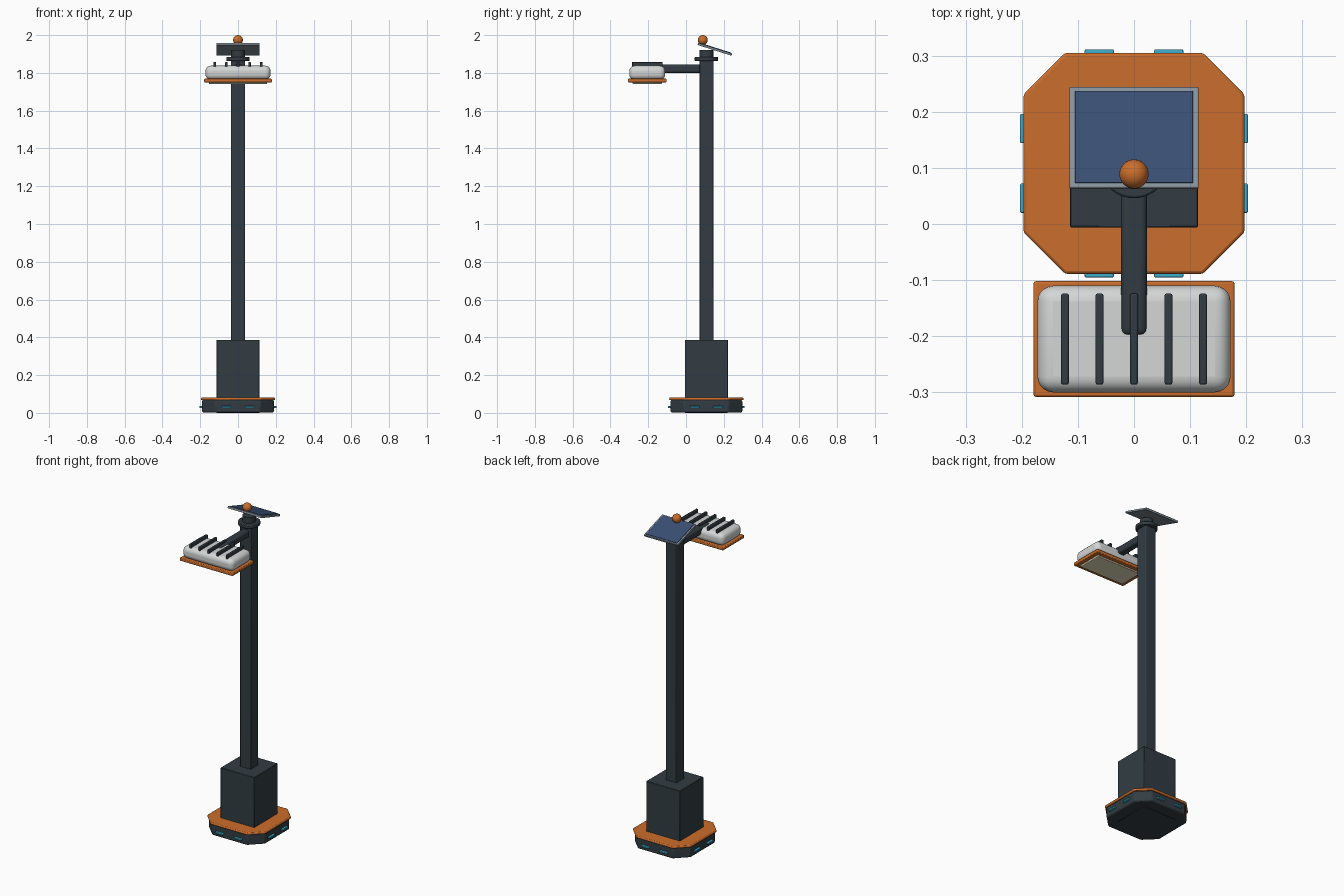
import bpy, bmesh, math
from mathutils import Matrix

if "Cube" in bpy.data.objects:
    bpy.data.objects.remove(bpy.data.objects["Cube"])

CY = 0.108      # y centre of the mast and base
HY = -0.205     # y centre of the lamp head


def material(name, rgb):
    m = bpy.data.materials.new(name)
    m.diffuse_color = (*rgb, 1)
    m.use_nodes = True
    m.node_tree.nodes["Principled BSDF"].inputs["Base Color"].default_value = m.diffuse_color
    return m


SLATE = material("dark slate", (0.032, 0.046, 0.056))
ORANGE = material("orange", (0.60, 0.155, 0.025))
WHITE = material("off white", (0.66, 0.67, 0.67))
BLUE = material("solar blue", (0.042, 0.08, 0.175))
CYAN = material("cyan", (0.045, 0.42, 0.62))
STEEL = material("steel grey", (0.24, 0.29, 0.33))
CREAM = material("lens cream", (0.80, 0.72, 0.52))


def finish(name, bm, mat, bevel=0.0, segments=2):
    bmesh.ops.recalc_face_normals(bm, faces=bm.faces)
    mesh = bpy.data.meshes.new(name)
    bm.to_mesh(mesh)
    bm.free()
    mesh.materials.append(mat)
    ob = bpy.data.objects.new(name, mesh)
    bpy.context.collection.objects.link(ob)
    if bevel:
        mod = ob.modifiers.new("bevel", "BEVEL")
        mod.width, mod.segments = bevel, segments
    bpy.ops.object.select_all(action="DESELECT")
    bpy.context.view_layer.objects.active = ob
    ob.select_set(True)
    bpy.ops.object.shade_smooth_by_angle(angle=math.radians(35))
    return ob


def box(name, x, y, z, mat, bevel=0.0, segments=2):
    """Box from (min, max) ranges."""
    bm = bmesh.new()
    size = [b - a for a, b in (x, y, z)]
    mid = [(a + b) / 2 for a, b in (x, y, z)]
    bmesh.ops.create_cube(bm, size=1, matrix=Matrix.Translation(mid) @ Matrix.Diagonal((*size, 1)))
    return finish(name, bm, mat, bevel, segments)


def cylinder(name, r, z0, z1, mat, bevel=0.0):
    bm = bmesh.new()
    bmesh.ops.create_cone(bm, cap_ends=True, segments=40, radius1=r, radius2=r, depth=z1 - z0,
                          matrix=Matrix.Translation((0, CY, (z0 + z1) / 2)))
    return finish(name, bm, mat, bevel)


def chamfered_slab(name, h, c, z0, z1, mat, bevel):
    """Square slab with cut corners, half width h and corner cut c."""
    bm = bmesh.new()
    k = h - c
    pts = [(h, -k), (h, k), (k, h), (-k, h), (-h, k), (-h, -k), (-k, -h), (k, -h)]
    face = bm.faces.new([bm.verts.new((x, y + CY, z0)) for x, y in pts])
    ext = bmesh.ops.extrude_face_region(bm, geom=[face])
    verts = [g for g in ext["geom"] if isinstance(g, bmesh.types.BMVert)]
    bmesh.ops.translate(bm, verts=verts, vec=(0, 0, z1 - z0))
    return finish(name, bm, mat, bevel)


# base and its orange cover plate
chamfered_slab("base", 0.19, 0.072, 0.002, 0.069, SLATE, 0.008)
chamfered_slab("base_cover", 0.197, 0.074, 0.067, 0.081, ORANGE, 0.005)

# cyan tabs, two on each side of the base
for side in range(4):
    for s in (-1, 1):
        tab = box("base_tab", (-0.026, 0.026), (-0.0125, 0.0125), (-0.005, 0.005), CYAN, 0.002)
        a = side * math.pi / 2
        tab.matrix_world = (Matrix.Translation((0, CY, 0.031)) @ Matrix.Rotation(a, 4, "Z")
                            @ Matrix.Translation((s * 0.062, -0.1905, 0)))

# pedestal and square mast
box("pedestal", (-0.114, 0.114), (CY - 0.114, CY + 0.114), (0, 0.387), SLATE, 0.002, 1)
box("mast", (-0.037, 0.037), (CY - 0.037, CY + 0.037), (0.38, 1.87), SLATE, 0.004)

# collar and neck under the panel
cylinder("collar", 0.062, 1.863, 1.884, SLATE, 0.004)
cylinder("neck", 0.037, 1.88, 1.921, SLATE)

# arm that carries the lamp head
box("arm", (-0.023, 0.023), (-0.198, CY), (1.80, 1.845), SLATE, 0.011, 3)

# lamp head: housing, orange rim, lens and cooling fins
box("lamp_housing", (-0.172, 0.172), (HY - 0.095, HY + 0.095), (1.764, 1.838), WHITE, 0.028, 5)
box("lamp_rim", (-0.179, 0.179), (HY - 0.103, HY + 0.103), (1.75, 1.769), ORANGE, 0.004)
box("lamp_lens", (-0.153, 0.153), (HY - 0.077, HY + 0.077), (1.741, 1.752), CREAM, 0.003)
for i in range(-2, 3):
    x = i * 0.0615
    box("cooling_fin", (x - 0.007, x + 0.007), (HY - 0.081, HY + 0.081), (1.83, 1.857), SLATE, 0.003)

# tilted solar panel: frame and cells
tilt = Matrix.Translation((0, 0.153, 1.925)) @ Matrix.Rotation(math.radians(-17.5), 4, "X")
box("panel_frame", (-0.115, 0.115), (-0.094, 0.094), (-0.006, 0.006), STEEL, 0.002).matrix_world = tilt
box("panel_cells", (-0.105, 0.105), (-0.086, 0.086), (0.002, 0.009), BLUE, 0.001).matrix_world = tilt

# round beacon on top
bm = bmesh.new()
bmesh.ops.create_uvsphere(bm, u_segments=32, v_segments=16, radius=0.026,
                          matrix=Matrix.Translation((0, 0.089, 1.974)))
finish("beacon", bm, ORANGE)
